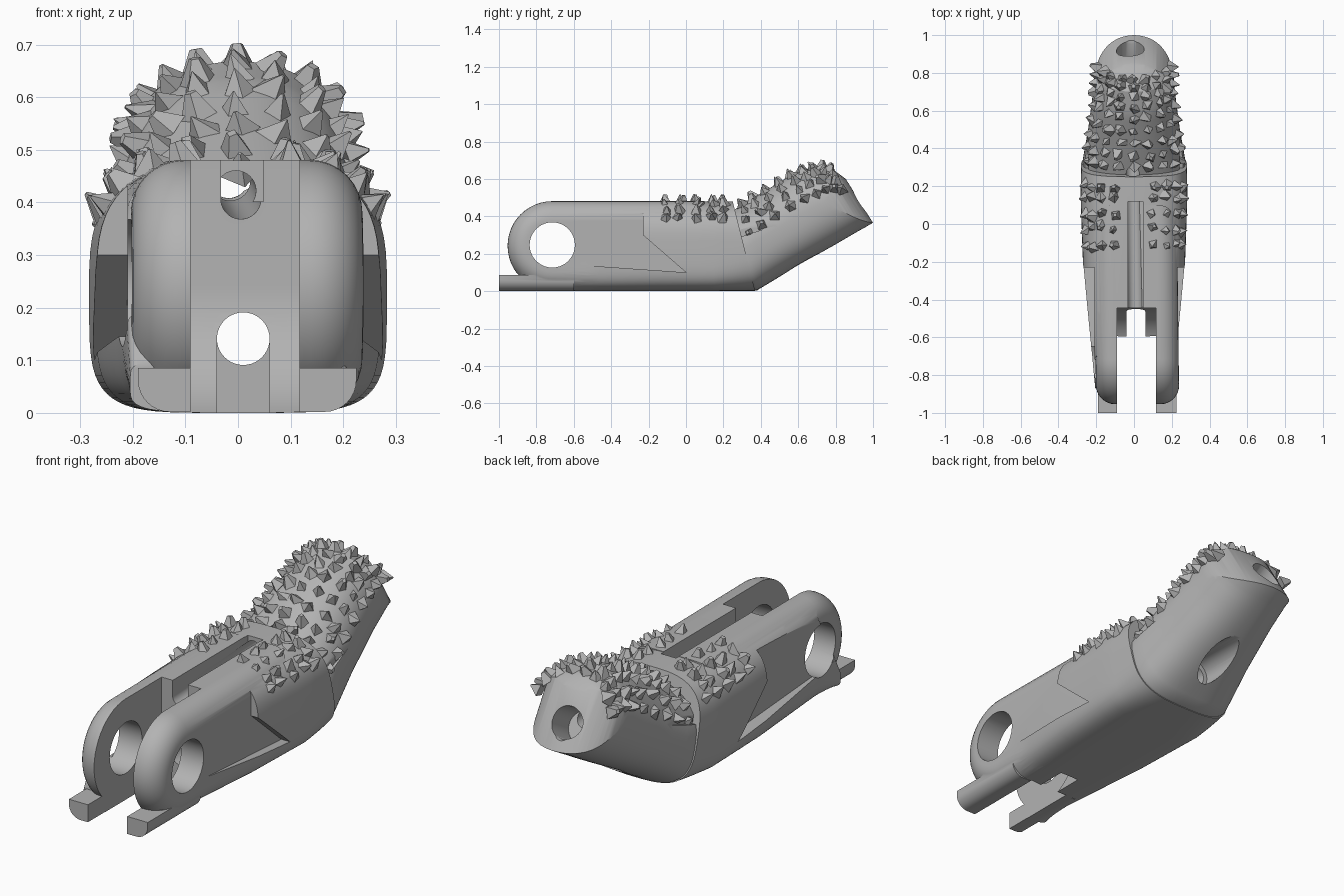
import bpy, bmesh, math, random
from mathutils import Vector, Matrix

random.seed(4)
if "Cube" in bpy.data.objects:
    bpy.data.objects.remove(bpy.data.objects["Cube"])

grey = bpy.data.materials.new("plain grey")
grey.use_nodes = True
grey.diffuse_color = (0.45, 0.45, 0.45, 1)
grey.node_tree.nodes["Principled BSDF"].inputs["Base Color"].default_value = (0.45, 0.45, 0.45, 1)


def finish(name, bm):
    bmesh.ops.recalc_face_normals(bm, faces=bm.faces)
    mesh = bpy.data.meshes.new(name)
    bm.to_mesh(mesh)
    bm.free()
    mesh.materials.append(grey)
    ob = bpy.data.objects.new(name, mesh)
    bpy.context.collection.objects.link(ob)
    return ob


def extrude(name, outline, shift, bevel=0, taper=None):
    """Flat outline extruded by a vector, with optional rounded cap edges."""
    bm = bmesh.new()
    face = bm.faces.new([bm.verts.new(p) for p in outline])
    ext = bmesh.ops.extrude_face_region(bm, geom=[face])
    far = [v for v in ext["geom"] if isinstance(v, bmesh.types.BMVert)]
    bmesh.ops.translate(bm, verts=far, vec=Vector(shift))
    if bevel:
        rim = [e for e in bm.edges if (e.verts[0] in far) == (e.verts[1] in far)]
        bmesh.ops.bevel(bm, geom=rim, offset=bevel, segments=8, profile=0.5,
                        affect='EDGES', clamp_overlap=False)
    if taper:
        for v in bm.verts:
            v.co.x = taper(v.co)
    return finish(name, bm)


def prism(name, pts, x0, x1, **options):
    return extrude(name, [(x0, y, z) for y, z in pts], (x1 - x0, 0, 0), **options)


def arc(cy, cz, r, a0, a1, n=24):
    angles = [math.radians(a0 + (a1 - a0) * i / n) for i in range(n + 1)]
    return [(cy + r * math.cos(a), cz + r * math.sin(a)) for a in angles]


def box(name, x0, x1, y0, y1, z0, z1):
    return prism(name, [(y0, z0), (y1, z0), (y1, z1), (y0, z1)], x0, x1)


def rod(name, a, b, r):
    a, b = Vector(a), Vector(b)
    m = Matrix.Translation((a + b) / 2) @ (b - a).to_track_quat('Z', 'Y').to_matrix().to_4x4()
    bm = bmesh.new()
    bmesh.ops.create_cone(bm, cap_ends=True, segments=40, radius1=r, radius2=r,
                          depth=(b - a).length, matrix=m)
    return finish(name, bm)


def surface(secs, t, a):
    """Point on a loft: t runs along the sections, a is the angle around."""
    i = min(int(t), len(secs) - 2)
    by, bz, ty, tz, w, top, low = [p + (q - p) * (t - i) for p, q in zip(secs[i], secs[i + 1])]
    c, s = math.cos(a), math.sin(a)
    n = 2 / (top if s > 0 else low)
    x = w * math.copysign(abs(c) ** n, c)
    v = (1 + math.copysign(abs(s) ** n, s)) / 2
    return Vector((x, by + (ty - by) * v, bz + (tz - bz) * v))


def loft(name, secs, sides=64, steps=4):
    bm = bmesh.new()
    rings = []
    for k in range((len(secs) - 1) * steps + 1):
        rings.append([bm.verts.new(surface(secs, k / steps, (j + 0.5) * math.tau / sides))
                      for j in range(sides)])
    for r, q in zip(rings, rings[1:]):
        for j in range(sides):
            bm.faces.new((r[j - 1], r[j], q[j], q[j - 1]))
    bm.faces.new(rings[0])
    bm.faces.new(rings[-1])
    return finish(name, bm)


def combine(body, other, op):
    mod = body.modifiers.new("join", 'BOOLEAN')
    mod.operation, mod.solver, mod.object = op, 'EXACT', other
    bpy.context.view_layer.objects.active = body
    bpy.ops.object.modifier_apply(modifier=mod.name)
    bpy.data.objects.remove(other)


# Sections: bottom y, bottom z, top y, top z, half width, top and low squareness
hull = [(-0.87, 0, -0.87, 0.1, 0.205, 6, 4),
        (-0.7, 0, -0.7, 0.47, 0.222, 4, 4.8),
        (-0.22, 0, -0.22, 0.478, 0.27, 3, 4.8),
        (0.15, 0, 0.15, 0.48, 0.283, 3, 4.8),
        (0.37, 0, 0.25, 0.48, 0.28, 3, 3.2)]
tip = [(0.3, 0.001, 0.16, 0.38, 0.27, 2.3, 3.2),
       (0.38, 0.004, 0.28, 0.45, 0.272, 2.1, 3.1),
       (0.58, 0.125, 0.42, 0.535, 0.242, 2.1, 2.7),
       (0.8, 0.25, 0.58, 0.63, 0.217, 2.1, 2.4),
       (0.92, 0.32, 0.7, 0.668, 0.207, 2.1, 2.3),
       (0.965, 0.345, 0.8, 0.64, 0.203, 2, 2.2),
       (1.1, 0.425, 0.95, 0.53, 0.2, 2, 2)]
body = loft("finger_body", hull)

# Flat recesses and wedge-shaped front edges on both sides of the cowl
recess = [(-1, 0.17), (0, 0.1), (-0.23, 0.3), (-0.23, 0.6), (-1, 0.6)]
combine(body, prism("left_recess", recess, 0.225, 0.5), 'DIFFERENCE')
combine(body, prism("right_recess", recess, -0.5, -0.21), 'DIFFERENCE')

# Fingertip with a notch between shell and pad, ending in a leaning rounded nose
fingertip = loft("fingertip", tip)
notch = [(0.2, 0.28), (0.29, 0.29), (0.72, 0.43), (0.3, 0.5)]
for s in (-1, 1):
    combine(fingertip, prism("notch", notch, s * 0.242, s * 0.5), 'DIFFERENCE')
lean = -0.62
nose = [(0.215 * math.cos(a), 0.8 + 0.2 * math.sin(a))
        for a in [math.pi * i / 32 for i in range(33)]]
nose = [(0.4, -0.4), (0.4, 0.72)] + nose + [(-0.4, 0.72), (-0.4, -0.4)]
outline = [(x, y - lean * 0.465, -0.1) for x, y in nose]
combine(fingertip, extrude("nose", outline, (0, lean, 1)), 'INTERSECT')
combine(body, fingertip, 'UNION')


# Rounded hinge end, slightly off centre
def hinge_taper(co):
    k = min(max((co.y + 0.95) / 0.75, 0), 1)
    left, right = 0.24 - 0.012 * k, -0.2 - 0.012 * k
    return right + (left - right) * (co.x + 0.22) / 0.44


hinge = arc(-0.715, 0.242, 0.239, 90, 270) + [(0.1, 0.003), (0.1, 0.481)]
combine(body, prism("hinge", hinge, -0.22, 0.22, bevel=0.1, taper=hinge_taper), 'UNION')

# Front stop tabs with rounded lower corners
section = [(-0.19, 0.085), (0.225, 0.085)]
section += arc(0.165, 0.062, 0.06, 0, -90, 8) + arc(-0.13, 0.062, 0.06, -90, -180, 8)
combine(body, extrude("tabs", [(x, -1, z) for x, z in section], (0, 0.4, 0)), 'UNION')

# Hinge slot with its curved back wall, pin hole and cord passages
slot = [(-1.1, -0.1), (-0.715, -0.1)] + arc(-0.715, 0.242, 0.27, -90, 0) + [(-0.445, 0.6), (-1.1, 0.6)]
cutters = [
    prism("slot", slot, -0.09, 0.117),
    rod("pin_hole", (-0.5, -0.715, 0.247), (0.5, -0.715, 0.247), 0.121),
    box("lower_notch", -0.04, 0.06, -0.8, -0.45, -0.1, 0.141),
    rod("lower_passage", (0.01, -0.8, 0.141), (0.01, 0.8, 0.141), 0.05),
    rod("passage_mouth", (0.01, 0.45, 0.145), (0.01, 0.85, 0.145), 0.07),
    box("top_channel", -0.032, 0.048, -0.6, 0.12, 0.402, 0.6),
    rod("cord_passage", (0.008, -0.6, 0.402), (-0.02, 1.1, 0.45), 0.038),
    rod("end_hole", (-0.02, 0.8, 0.405), (-0.02, 1.06, 0.555), 0.074),
]
for c in cutters:
    combine(body, c, 'DIFFERENCE')

bpy.ops.object.select_all(action='DESELECT')
body.select_set(True)
bpy.context.view_layer.objects.active = body
bpy.ops.object.shade_smooth_by_angle(angle=math.radians(30))

# Grip studs: irregular small pyramids standing on the surface
studs = bmesh.new()


def stud(secs, t, a, reach):
    t += random.uniform(-0.04, 0.04)
    a += random.uniform(-0.03, 0.03)
    p = surface(secs, t, a)
    n = (surface(secs, t, a + 0.02) - p).cross(surface(secs, t + 0.02, a) - p).normalized()
    if n.dot(Vector((p.x, 0, 0.1))) < 0:
        n = -n
    p.x = min(max(p.x, -reach), reach)
    tilt = Vector([random.uniform(-0.3, 0.3) for _ in range(3)])
    m = (n + tilt).to_track_quat('Z', 'Y').to_matrix().to_4x4()
    squash = Matrix.Diagonal((random.uniform(0.7, 1.1), 1, 1, 1))
    spin = Matrix.Rotation(random.uniform(0, 3), 4, 'Z')
    bmesh.ops.create_cone(studs, cap_ends=True, segments=random.choice((4, 4, 5)),
                          radius1=random.uniform(0.034, 0.042),
                          radius2=random.choice((0.001, 0.004, 0.012)),
                          depth=random.uniform(0.045, 0.06),
                          matrix=Matrix.Translation(p + n * 0.014) @ m @ spin @ squash)


for row in range(9):
    for col in range(9):
        stud(tip, 1.15 + row * 0.435, math.radians(18 + col * 18), 0.235)
for row in range(5):
    for deg in (31, 45, 62, 77):
        for a in (deg, 180 - deg):
            stud(hull, 2.3 + row * 0.22 + 0.25 * (row > 3), math.radians(a), 0.26)
finish("grip_studs", studs)
